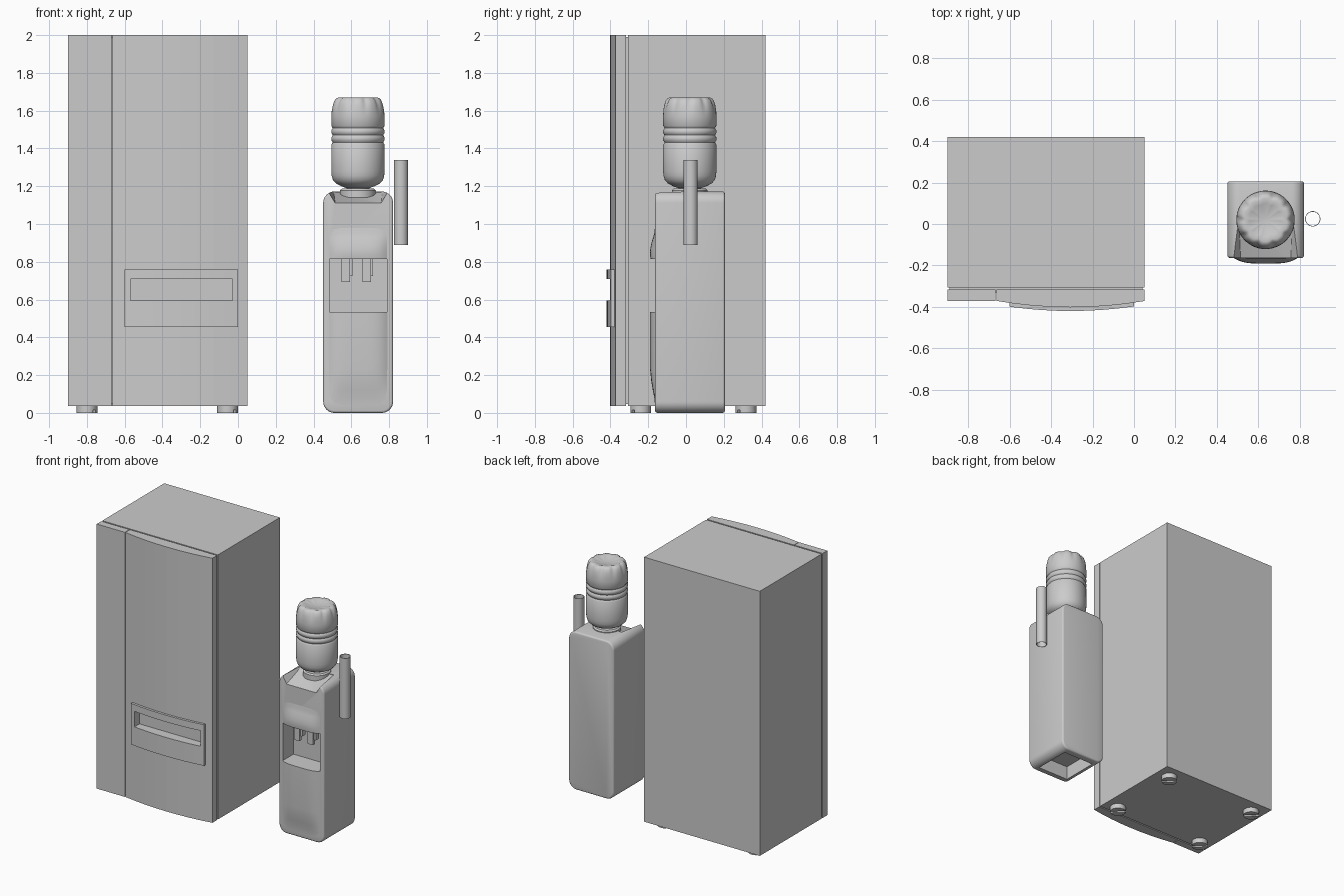
import bpy, bmesh
from math import sin, cos, pi, radians
from mathutils import Matrix

if "Cube" in bpy.data.objects:
    bpy.data.objects.remove(bpy.data.objects["Cube"])


def finish(name, bm, smooth=0):
    bmesh.ops.recalc_face_normals(bm, faces=bm.faces[:])
    me = bpy.data.meshes.new(name)
    bm.to_mesh(me)
    bm.free()
    ob = bpy.data.objects.new(name, me)
    bpy.context.collection.objects.link(ob)
    if smooth:
        shade(ob, smooth)
    return ob


def activate(ob):
    bpy.ops.object.select_all(action='DESELECT')
    ob.select_set(True)
    bpy.context.view_layer.objects.active = ob


def shade(ob, deg):
    activate(ob)
    bpy.ops.object.shade_smooth_by_angle(angle=radians(deg))


def box(name, x, y, z, rot=0):
    bm = bmesh.new()
    size = (x[1] - x[0], y[1] - y[0], z[1] - z[0])
    mid = ((x[0] + x[1]) / 2, (y[0] + y[1]) / 2, (z[0] + z[1]) / 2)
    mat = Matrix.Translation(mid) @ Matrix.Rotation(rot, 4, 'Z') @ Matrix.Diagonal((*size, 1))
    bmesh.ops.create_cube(bm, size=1, matrix=mat)
    return finish(name, bm)


def prism(name, pts, lo, hi, axis='z', smooth=0):
    put = (lambda p, h: (p[0], p[1], h)) if axis == 'z' else (lambda p, h: (p[0], h, p[1]))
    bm = bmesh.new()
    a = [bm.verts.new(put(p, lo)) for p in pts]
    b = [bm.verts.new(put(p, hi)) for p in pts]
    bm.faces.new(a)
    bm.faces.new(b)
    for i in range(len(pts)):
        j = (i + 1) % len(pts)
        bm.faces.new((a[i], a[j], b[j], b[i]))
    return finish(name, bm, smooth)


def lathe(name, prof, cx, cy, n=60, dent=lambda z, a: 1, loop=False, smooth=35):
    bm = bmesh.new()
    rings = [[bm.verts.new((cx + r * dent(z, 2 * pi * i / n) * cos(2 * pi * i / n),
                            cy + r * dent(z, 2 * pi * i / n) * sin(2 * pi * i / n), z))
              for i in range(n)] for r, z in prof]
    for a, b in zip(rings, rings[1:] + ([rings[0]] if loop else [])):
        for i in range(n):
            j = (i + 1) % n
            bm.faces.new((a[i], a[j], b[j], b[i]))
    if not loop:
        bm.faces.new(rings[0])
        bm.faces.new(rings[-1])
    return finish(name, bm, smooth)


def modify(ob, kind, **props):
    m = ob.modifiers.new(kind, kind)
    for k, v in props.items():
        setattr(m, k, v)
    activate(ob)
    bpy.ops.object.modifier_apply(modifier=m.name)


def cut(ob, cutter, keep=False):
    modify(ob, 'BOOLEAN', operation='DIFFERENCE', solver='EXACT', object=cutter)
    if not keep:
        bpy.data.objects.remove(cutter)


def bulge(name, cx, rows, n=20):
    # Pillowed panel lofted from (z, half width, depth) rows
    bm = bmesh.new()
    grid = []
    for z, hw, d in rows:
        ts = [-1 + 2 * i / n for i in range(n + 1)]
        pts = [(cx - hw, -0.14)] + [(cx + hw * t, -0.163 - d * (1 - abs(t) ** 4)) for t in ts] + [(cx + hw, -0.14)]
        grid.append([bm.verts.new((x, y, z)) for x, y in pts])
    for a, b in zip(grid, grid[1:]):
        for i in range(len(a)):
            j = (i + 1) % len(a)
            bm.faces.new((a[i], a[j], b[j], b[i]))
    bm.faces.new(grid[0])
    bm.faces.new(grid[-1])
    return finish(name, bm, 40)


# Vending cabinet with front panels
box('cabinet', (-0.90, 0.05), (-0.307, 0.42), (0.036, 2))
box('door_gasket', (-0.89, 0.04), (-0.33, -0.29), (0.046, 1.99))
box('side_strip', (-0.90, -0.669), (-0.372, -0.317), (0.036, 2))


def arc(x0, x1, off, n=8):
    xs = [x0 + (x1 - x0) * i / n for i in range(n + 1)]
    return [(x, -0.402 - off + 0.03 * ((x + 0.305) / 0.355) ** 2) for x in xs]


door = prism('door', arc(-0.665, 0.05, 0) + [(0.05, -0.317), (-0.665, -0.317)], 0.036, 2)
frame = prism('dispenser_frame', arc(-0.60, 0.0, 0.018) + [(0.0, -0.365), (-0.60, -0.365)], 0.455, 0.76)
slot = box('slot_cutter', (-0.568, -0.028), (-0.5, -0.345), (0.595, 0.71))
cut(door, slot, keep=True)
cut(frame, slot)

# Slotted feet
for i, (x, y) in enumerate([(x, y) for x in (-0.80, -0.055) for y in (-0.24, 0.317)]):
    foot = lathe(f'foot_{i + 1}', [(0.055, 0), (0.055, 0.04)], x, y, n=32)
    cut(foot, box('foot_cutter', (x - 0.07, x + 0.07), (y - 0.009, y + 0.009), (-0.01, 0.015), -pi / 4))
    shade(foot, 35)

# Cooler housing: rounded front outline run front to back
CX, CY = 0.636, 0.02
r = 0.06
outline = [(CX + sx * (0.185 - r) + r * cos(a), cz + r * sin(a))
           for sx, cz, q in ((1, 1.172 - r, 0), (-1, 1.172 - r, 1), (-1, r, 2), (1, r, 3))
           for a in [(q + k / 8) * pi / 2 for k in range(9)]]
body = prism('cooler_housing', outline, -0.164, 0.206, axis='y')
modify(body, 'BEVEL', width=0.012, segments=3, limit_method='ANGLE', angle_limit=radians(50))
cut(body, box('niche_cutter', (0.484, 0.789), (-0.3, -0.04), (0.535, 0.815)))
cut(body, box('base_cutter', (0.51, 0.762), (-0.12, 0.155), (-0.1, 0.10)))

# Scooped slope at the front of the top
bm = bmesh.new()
for y, top, low, z in ((0.03, 0.13, 0.12, 1.168), (-0.20, 0.165, 0.12, 1.10)):
    for s in (-1, 1):
        bm.verts.new((CX + s * low, y, z))
        bm.verts.new((CX + s * top, y, 1.173))
        bm.verts.new((CX + s * top, y, 1.3))
bmesh.ops.convex_hull(bm, input=bm.verts[:])
cut(body, finish('scoop_cutter', bm))
shade(body, 32)

# Bulging hood and lower front panel
bulge('tap_hood', CX, [(0.815, 0.154, 0.024), (0.84, 0.154, 0.028), (0.87, 0.154, 0.026), (0.90, 0.154, 0.020),
                       (0.93, 0.154, 0.011), (0.95, 0.153, 0.005), (0.97, 0.145, 0.003), (0.98, 0.125, 0.001)])
bulge('lower_panel', CX, [(0.04, 0.115, 0.001), (0.05, 0.14, 0.002), (0.075, 0.155, 0.004), (0.12, 0.156, 0.013),
                          (0.17, 0.156, 0.021), (0.23, 0.156, 0.027), (0.535, 0.156, 0.027)])

# Taps inside the niche
for side, x in (('left', 0.577), ('right', 0.688)):
    box(f'{side}_tap', (x - 0.028, x + 0.028), (-0.11, -0.07), (0.725, 0.83))
    box(f'{side}_tap_lever', (x - 0.028, x + 0.015), (-0.125, -0.10), (0.692, 0.825))

# Water bottle with ribs and scalloped end
BX = 0.635
lathe('bottle_collar', [(0.095, 1.14), (0.095, 1.178), (0.085, 1.187), (0.06, 1.187)], BX, CY)
ribs = []
for z in (1.432, 1.470, 1.508):
    ribs += [(0.141, z - 0.012), (0.137, z - 0.006), (0.134, z), (0.137, z + 0.006), (0.141, z + 0.012)]
profile = ([(0.055, 1.15), (0.06, 1.19), (0.088, 1.20), (0.115, 1.214), (0.132, 1.232), (0.139, 1.255), (0.141, 1.28)]
           + ribs + [(0.141, 1.57), (0.140, 1.60), (0.135, 1.63), (0.128, 1.652), (0.118, 1.665),
                     (0.105, 1.67), (0.08, 1.664), (0.045, 1.655), (0.01, 1.652)])


def scallop(z, a):
    depth = 0.09 * max(0, min(1, (z - 1.59) / 0.07))
    return 1 - depth * (0.5 + 0.5 * cos(10 * a)) ** 3


lathe('water_bottle', profile, BX, CY, n=80, dent=scallop, smooth=50)

# Open cup tube beside the cooler
lathe('cup_tube', [(0.037, 0.89), (0.037, 1.34), (0.034, 1.34), (0.034, 0.89)], 0.863, CY + 0.005, n=40, loop=True)
